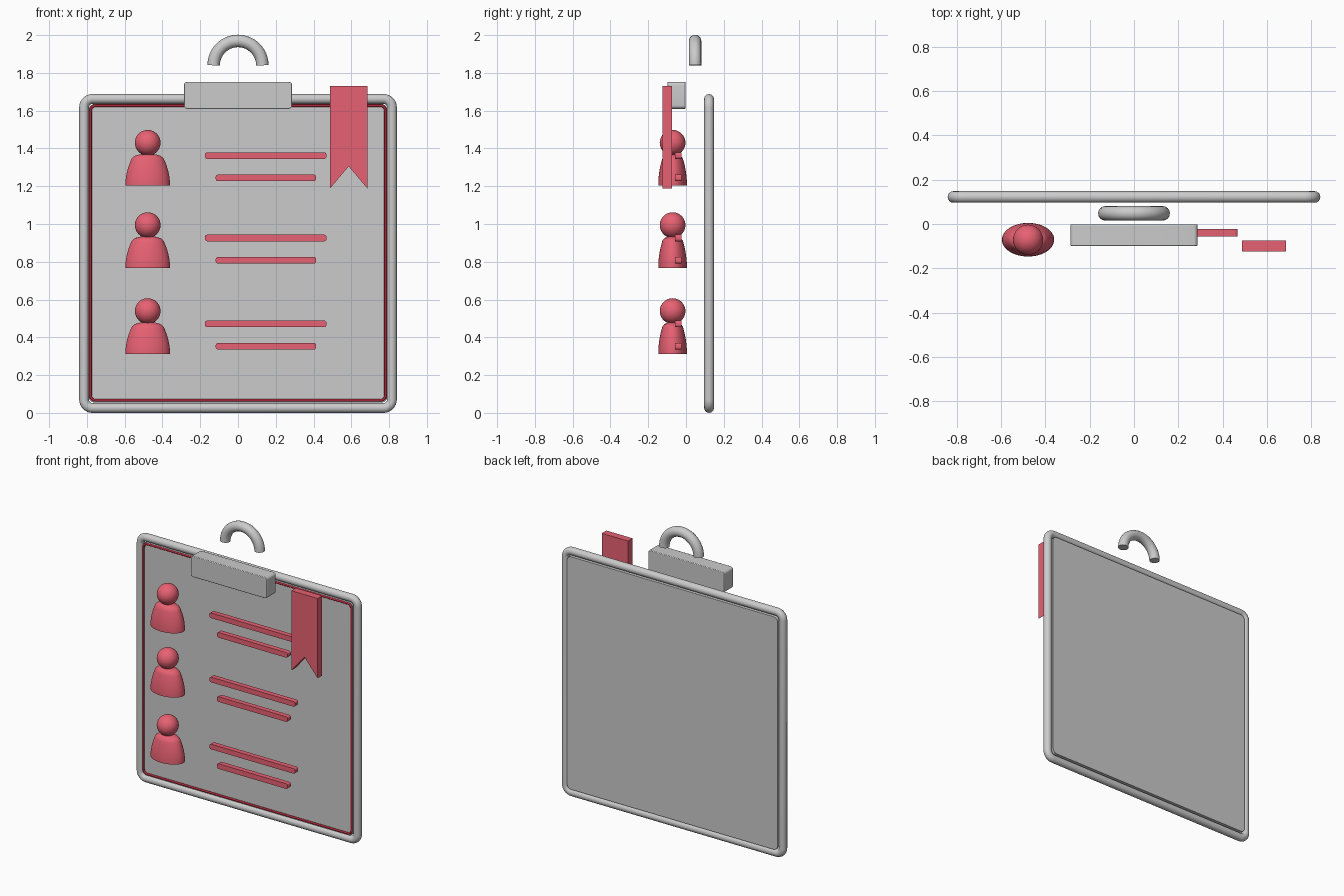
import bpy, bmesh, math

if "Cube" in bpy.data.objects:
    bpy.data.objects.remove(bpy.data.objects["Cube"])


def material(name, rgb):
    m = bpy.data.materials.new(name)
    m.diffuse_color = (*rgb, 1)
    m.use_nodes = True
    m.node_tree.nodes["Principled BSDF"].inputs["Base Color"].default_value = m.diffuse_color
    return m


RED = material("coral_red", (0.8, 0.12, 0.17))
DARK = material("dark_red", (0.4, 0.02, 0.04))


def finish(ob, mat=None, angle=35):
    if mat:
        ob.data.materials.append(mat)
    bpy.ops.object.select_all(action='DESELECT')
    ob.select_set(True)
    bpy.context.view_layer.objects.active = ob
    if ob.type == 'CURVE':
        bpy.ops.object.convert(target='MESH')
        ob = bpy.context.object
    bpy.ops.object.shade_smooth_by_angle(angle=math.radians(angle))
    return ob


def add_mesh(name, bm):
    bmesh.ops.recalc_face_normals(bm, faces=bm.faces)
    me = bpy.data.meshes.new(name)
    bm.to_mesh(me)
    bm.free()
    ob = bpy.data.objects.new(name, me)
    bpy.context.collection.objects.link(ob)
    return ob


def rounded_rect(x0, x1, z0, z1, r, seg=8):
    pts = []
    corners = [(x1 - r, z1 - r), (x0 + r, z1 - r), (x0 + r, z0 + r), (x1 - r, z0 + r)]
    for k, (cx, cz) in enumerate(corners):
        for i in range(seg + 1):
            a = math.pi / 2 * (k + i / seg)
            pts.append((cx + r * math.cos(a), cz + r * math.sin(a)))
    return pts


def prism(name, pts, y0, y1, mat=None):
    # extrude an xz outline along y
    bm = bmesh.new()
    face = bm.faces.new([bm.verts.new((x, y0, z)) for x, z in pts])
    ext = bmesh.ops.extrude_face_region(bm, geom=[face])
    verts = [v for v in ext['geom'] if isinstance(v, bmesh.types.BMVert)]
    bmesh.ops.translate(bm, verts=verts, vec=(0, y1 - y0, 0))
    return finish(add_mesh(name, bm), mat)


def tube(name, pts, y, r, cyclic, mat=None):
    cu = bpy.data.curves.new(name, 'CURVE')
    cu.dimensions = '3D'
    cu.bevel_depth = r
    cu.bevel_resolution = 6
    cu.use_fill_caps = not cyclic
    sp = cu.splines.new('POLY')
    sp.points.add(len(pts) - 1)
    for p, (x, z) in zip(sp.points, pts):
        p.co = (x, y, z, 1)
    sp.use_cyclic_u = cyclic
    ob = bpy.data.objects.new(name, cu)
    bpy.context.collection.objects.link(ob)
    return finish(ob, mat)


def lathe(name, profile, loc, depth_scale, mat, n=48):
    bm = bmesh.new()
    rings = []
    for r, z in profile:
        rings.append([bm.verts.new((loc[0] + r * math.cos(2 * math.pi * i / n),
                                    loc[1] + depth_scale * r * math.sin(2 * math.pi * i / n),
                                    loc[2] + z)) for i in range(n)])
    for a, b in zip(rings, rings[1:]):
        for i in range(n):
            j = (i + 1) % n
            bm.faces.new((a[i], a[j], b[j], b[i]))
    bm.faces.new(rings[0])
    bm.faces.new(rings[-1])
    return finish(add_mesh(name, bm), mat, 30)


# board, tubular rim and thin red border
prism("board_panel", rounded_rect(-0.79, 0.79, 0.055, 1.635, 0.03), 0.105, 0.147)
tube("board_rim", rounded_rect(-0.815, 0.815, 0.026, 1.662, 0.045), 0.122, 0.026, True)
tube("red_border", rounded_rect(-0.781, 0.781, 0.066, 1.627, 0.028), 0.104, 0.007, True, DARK)

# clip block and hanging loop
clip = prism("clip_block", rounded_rect(-0.287, 0.287, 1.61, 1.753, 0.018, 5), -0.099, -0.002)
bev = clip.modifiers.new("soft_edges", 'BEVEL')
bev.width = 0.004
bev.segments = 2
arc = [(0.129 * math.cos(math.pi * i / 32), 1.84 + 0.129 * math.sin(math.pi * i / 32))
       for i in range(33)]
tube("hanging_loop", arc, 0.048, 0.033, False)

# ribbon bookmark with a notched tail
prism("ribbon", [(0.487, 1.73), (0.487, 1.188), (0.586, 1.305), (0.685, 1.188), (0.685, 1.73)],
      -0.124, -0.075, RED)

# three entries: person icon plus two text bars
BODY = [(0.118, 0), (0.118, 0.018), (0.115, 0.045), (0.109, 0.075), (0.1, 0.105),
        (0.089, 0.133), (0.083, 0.145), (0.068, 0.157), (0.045, 0.164), (0.015, 0.167)]
for n, dz in enumerate((0, -0.436, -0.891), 1):
    lathe(f"icon_body_{n}", BODY, (-0.478, -0.071, 1.204 + dz), 0.643, RED)
    bpy.ops.mesh.primitive_uv_sphere_add(segments=32, ring_count=20, radius=0.068,
                                         location=(-0.478, -0.071, 1.43 + dz))
    head = bpy.context.object
    head.name = f"icon_head_{n}"
    finish(head, RED)
    for label, x0, x1, z in (("long", -0.175, 0.468, 1.362), ("short", -0.118, 0.413, 1.244)):
        prism(f"{label}_bar_{n}", rounded_rect(x0, x1, z + dz - 0.0175, z + dz + 0.0175, 0.012, 4),
              -0.057, -0.023, RED)
